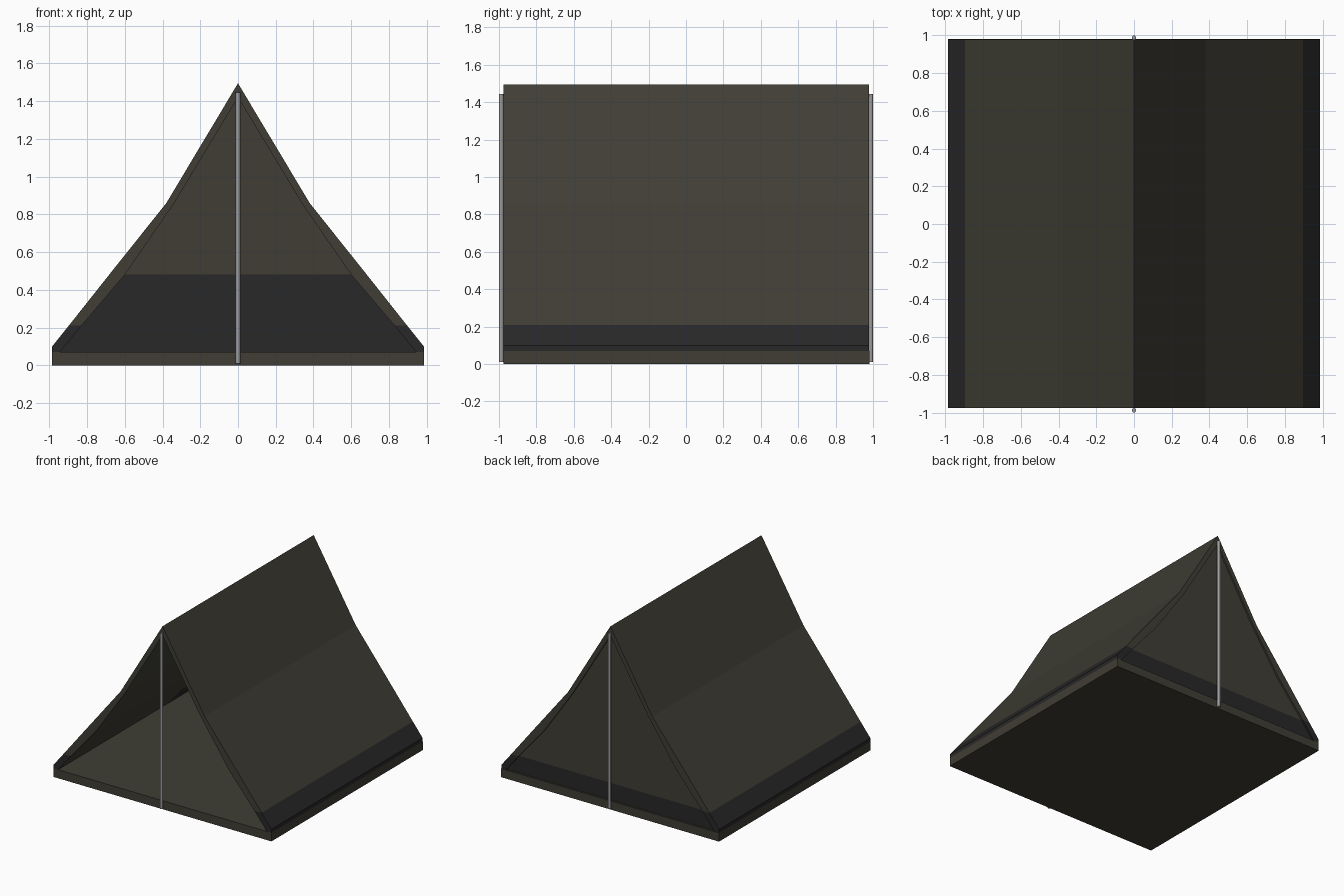
import bpy, bmesh
from mathutils import Vector

if "Cube" in bpy.data.objects:
    bpy.data.objects.remove(bpy.data.objects["Cube"])


def material(name, rgb):
    m = bpy.data.materials.new(name)
    m.diffuse_color = (*rgb, 1)
    m.use_nodes = True
    m.node_tree.nodes["Principled BSDF"].inputs["Base Color"].default_value = m.diffuse_color
    return m


OLIVE = material("olive canvas", (0.050, 0.047, 0.035))
DARK = material("charcoal trim", (0.021, 0.021, 0.022))
STEEL = material("grey metal", (0.33, 0.33, 0.34))


def finish(bm, name, mats, is_dark=None):
    bmesh.ops.recalc_face_normals(bm, faces=bm.faces)
    bm.normal_update()
    if is_dark:
        for f in bm.faces:
            f.material_index = int(is_dark(f.calc_center_median(), f.normal))
    me = bpy.data.meshes.new(name)
    bm.to_mesh(me)
    bm.free()
    for m in mats:
        me.materials.append(m)
    ob = bpy.data.objects.new(name, me)
    bpy.context.collection.objects.link(ob)
    return ob


def extrude_cells(cells, ys):
    """Extrude cross-section cells (lists of x, z) through the given y stations."""
    bm = bmesh.new()
    for c in cells:
        bm.faces.new([bm.verts.new((x, ys[0], z)) for x, z in c])
    bmesh.ops.remove_doubles(bm, verts=bm.verts, dist=1e-4)
    cap = list(bm.faces)
    for a, b in zip(ys, ys[1:]):
        res = bmesh.ops.extrude_face_region(bm, geom=cap)["geom"]
        cap = [g for g in res if isinstance(g, bmesh.types.BMFace)]
        verts = [g for g in res if isinstance(g, bmesh.types.BMVert)]
        bmesh.ops.translate(bm, verts=verts, vec=Vector((0, b - a, 0)))
    return bm


# Half cross-section of the tent, from the hem up to the ridge
outer = [(0.985, 0.07), (0.985, 0.10), (0.897, 0.21), (0.683, 0.48), (0.38, 0.86), (0, 1.495)]
inner = [(0.945, 0.07), (0.92, 0.10), (0.83, 0.21), (0.60, 0.48), (0.338, 0.86), (0, 1.42)]

# Floor slab
finish(extrude_cells([[(-0.985, 0), (0.985, 0), (0.985, 0.07), (-0.985, 0.07)]],
                     [-0.975, 0.98]), "floor", [OLIVE])

# Roof panels with a dark hem band
cells = []
for s in (1, -1):
    for i in range(5):
        quad = [outer[i], outer[i + 1], inner[i + 1], inner[i]]
        cells.append([(s * x, z) for x, z in quad])


def roof_dark(c, n):
    inside = n.z < -0.1
    return c.z < 0.2 and (not inside or c.y > 0.4)


finish(extrude_cells(cells, [-0.975, 0.45, 0.978]), "roof", [OLIVE, DARK], roof_dark)

# Closed back wall, dark low band outside and taller one inside
rows = []
for (x0, z0), (x1, z1) in zip(inner, inner[1:]):
    row = [(-x0, z0), (x0, z0), (x1, z1)]
    if x1 > 0:
        row.append((-x1, z1))
    rows.append(row)
finish(extrude_cells(rows, [0.94, 0.965]), "back_wall", [OLIVE, DARK],
       lambda c, n: abs(n.y) > 0.5 and c.z < (0.2 if n.y > 0 else 0.48))

# Upright poles at the two ends
for name, y in (("front_pole", -0.988), ("back_pole", 0.988)):
    bm = bmesh.new()
    bmesh.ops.create_cone(bm, cap_ends=True, segments=12, radius1=0.012,
                          radius2=0.012, depth=1.435)
    bmesh.ops.translate(bm, verts=bm.verts, vec=Vector((0, y, 0.7275)))
    finish(bm, name, [STEEL])
